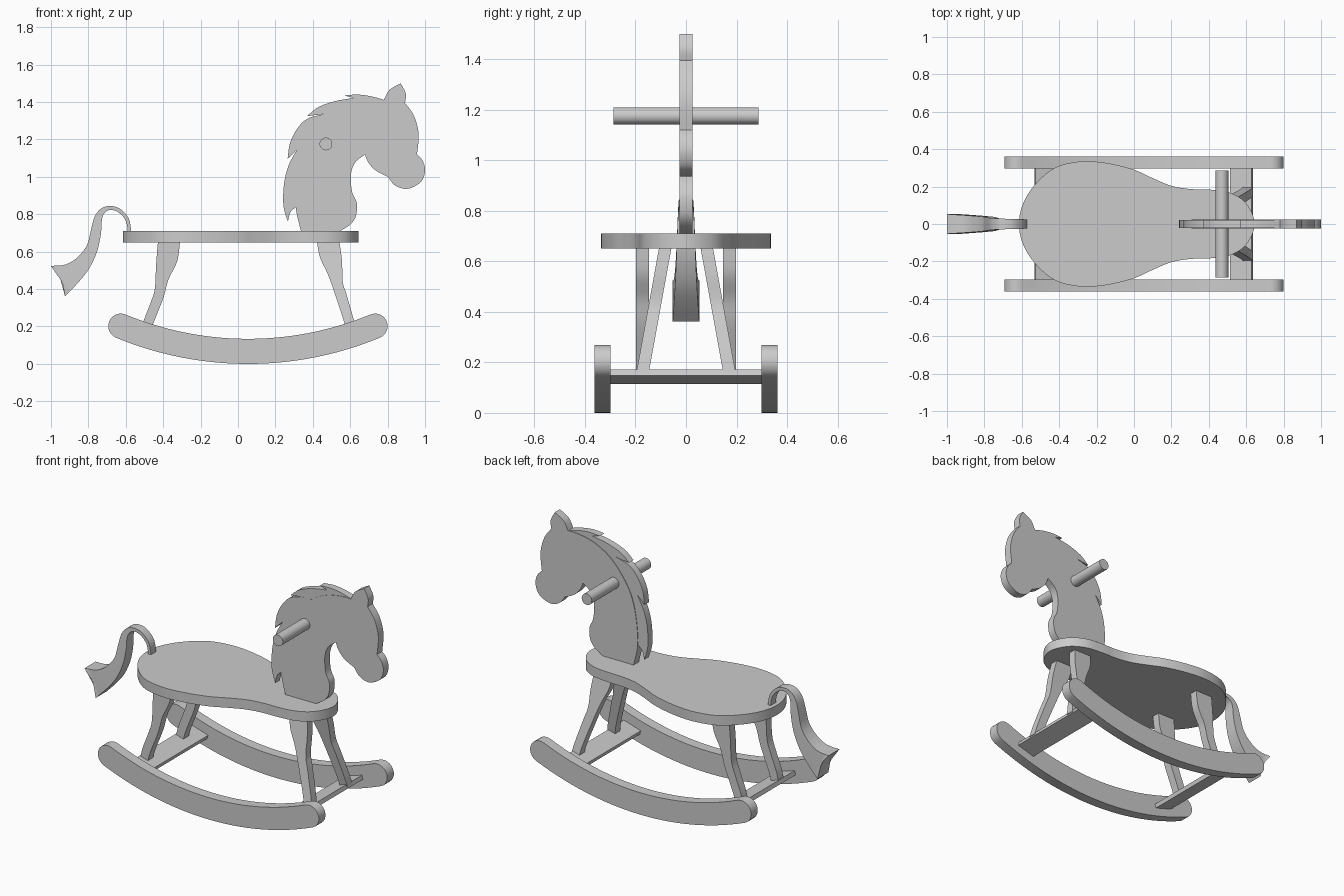
import bpy, bmesh
from math import sin, cos, asin, pi, radians
from mathutils import Vector

if "Cube" in bpy.data.objects:
    bpy.data.objects.remove(bpy.data.objects["Cube"])


def finish(name, bm):
    bmesh.ops.recalc_face_normals(bm, faces=bm.faces)
    me = bpy.data.meshes.new(name)
    bm.to_mesh(me)
    bm.free()
    me.shade_smooth()
    me.set_sharp_from_angle(angle=radians(30))
    ob = bpy.data.objects.new(name, me)
    bpy.context.collection.objects.link(ob)
    return ob


def spline(pts, closed=False, n=6):
    """Smooth curve through the points."""
    p = [Vector(q) for q in pts]
    ext = [p[-1]] + p + p[:2] if closed else [p[0]] + p + [p[-1]]
    out = []
    for a, b, c, d in zip(ext, ext[1:], ext[2:], ext[3:]):
        for i in range(n):
            t = i / n
            out.append(0.5 * (2*b + (c-a)*t + (2*a-5*b+4*c-d)*t*t + (3*b-a-3*c+d)*t**3))
    return out if closed else out + [p[-1]]


def outline(*segments):
    """Join smooth segments at sharp corners."""
    out = []
    for seg in segments:
        for q in spline(seg):
            if not out or (q - out[-1]).length > 1e-4:
                out.append(q)
    if (out[0] - out[-1]).length < 1e-4:
        out.pop()
    return out


def prism(name, pts, place):
    """Extrude an outline; place(a, b, side) maps it to space, side = -1 or 1."""
    bm = bmesh.new()
    lo, hi = [[bm.verts.new(place(a, b, s)) for a, b in pts] for s in (-1, 1)]
    bm.faces.new(lo)
    bm.faces.new(hi[::-1])
    for i in range(len(pts)):
        j = (i + 1) % len(pts)
        bm.faces.new((lo[i], lo[j], hi[j], hi[i]))
    return finish(name, bm)


# Seat board
half = [(.60, .11), (.51, .168), (.40, .184), (.30, .187), (.20, .204), (.10, .245), (0, .29),
        (-.14, .325), (-.28, .335), (-.42, .302), (-.53, .21), (-.595, .105)]
seat = [(.645, 0)] + half + [(-.615, 0)] + [(x, -y) for x, y in reversed(half)]
prism("seat", spline(seat, True), lambda a, b, s: (a, b, .68 + .03*s))

# Head and neck board with ear
head = outline(
    [(.337, .71), (.31, .83), (.315, .96), (.342, 1.10), (.396, 1.21), (.49, 1.32),
     (.60, 1.385), (.706, 1.41), (.78, 1.412)],
    [(.78, 1.412), (.81, 1.465), (.87, 1.50)],
    [(.87, 1.50), (.897, 1.445), (.893, 1.395)],
    [(.893, 1.395), (.941, 1.326), (.966, 1.23), (.957, 1.12)],
    [(.957, 1.12), (.988, 1.085), (1.0, 1.03), (.975, .97), (.904, .936), (.84, .954), (.802, 1.0)],
    [(.802, 1.0), (.735, 1.035), (.695, 1.08), (.679, 1.12)],
    [(.679, 1.12), (.625, 1.075), (.604, 1.01), (.61, .92), (.635, .86), (.63, .79),
     (.60, .745), (.545, .71)])
prism("head_and_neck", head, lambda a, b, s: (a, .025*s, b))

# Mane with pointed tufts
mane = outline(
    [(.267, .76), (.243, .845), (.246, .96), (.27, 1.06), (.315, 1.145)],
    [(.315, 1.145), (.265, 1.096)],
    [(.265, 1.096), (.278, 1.18), (.315, 1.255), (.37, 1.31), (.46, 1.336)],
    [(.46, 1.336), (.37, 1.325)],
    [(.37, 1.325), (.428, 1.372), (.52, 1.405), (.62, 1.422)],
    [(.62, 1.422), (.567, 1.435)],
    [(.567, 1.435), (.64, 1.44), (.715, 1.43), (.78, 1.412)],
    [(.78, 1.412), (.706, 1.40), (.60, 1.375), (.50, 1.31), (.406, 1.20), (.352, 1.10),
     (.325, .96), (.312, .84)],
    [(.312, .84), (.28, .81), (.267, .76)])
prism("mane", mane, lambda a, b, s: (a, .022*s, b))

# Handle through the neck
prism("handle", [(.47 + .034*cos(i*pi/16), 1.176 + .034*sin(i*pi/16)) for i in range(32)],
      lambda a, b, s: (a, .287*s, b))

# Rocker outline: a curved band with round ends
CX, R, H = .053, 1.78, .067
CZ = R + H
A = asin(.68 / R)


def arc(r, a0, a1, n=28):
    return [(CX + r*sin(a0 + (a1-a0)*i/n), CZ - r*cos(a0 + (a1-a0)*i/n)) for i in range(n + 1)]


def cap(a, start):
    x, z = CX + R*sin(a), CZ - R*cos(a)
    return [(x + H*cos(start + pi*i/12), z + H*sin(start + pi*i/12)) for i in range(1, 12)]


rocker = arc(R + H, -A, A) + cap(A, A - pi/2) + arc(R - H, A, -A) + cap(-A, pi/2 - A)

rear_leg = (spline([(-.31, .655), (-.325, .55), (-.372, .45), (-.40, .35), (-.455, .21), (-.473, .15)])
            + spline([(-.525, .145), (-.508, .22), (-.47, .32), (-.445, .40), (-.438, .53), (-.428, .655)]))
front_leg = (spline([(.422, .655), (.438, .57), (.48, .48), (.518, .375), (.57, .215), (.584, .15)])
             + spline([(.636, .16), (.622, .225), (.582, .365), (.56, .44), (.556, .55), (.542, .655)]))

for side, label in ((-1, "near"), (1, "far")):
    prism("rocker_" + label, rocker, lambda a, b, s: (a, side*.33 + .032*s, b))
    prism("rear_leg_" + label, rear_leg, lambda a, b, s: (a, side*.172 + .0255*s, b))
    prism("front_leg_" + label, front_leg,
          lambda a, b, s: (a, side*(.172 - .182*(b - .16)) + .0245*s, b))

# Stretchers between the rockers, tilted along their curve
for x, t, label in ((.575, .292, "front"), (-.472, -.292, "rear")):
    bar = [(x + u*cos(t) - v*sin(t), .143 + u*sin(t) + v*cos(t))
           for u, v in ((-.06, -.0125), (.06, -.0125), (.06, .0125), (-.06, .0125))]
    prism("stretcher_" + label, bar, lambda a, b, s: (a, .305*s, b))

# Tail: a ribbon lofted between an outer and an inner curve, widening to a notched end
outer = spline([(-.57, .70), (-.583, .775), (-.626, .826), (-.674, .844), (-.727, .834), (-.765, .79),
                (-.786, .717), (-.807, .636), (-.856, .572), (-.92, .532), (-1.0, .524)], n=4)
inner = spline([(-.588, .70), (-.60, .765), (-.636, .808), (-.679, .824), (-.71, .81), (-.727, .775),
                (-.733, .695), (-.754, .60), (-.797, .508), (-.856, .433), (-.925, .362)], n=4)
bm = bmesh.new()
rings = []
for i, (o, n) in enumerate(zip(outer, inner)):
    k = i / (len(outer) - 1)
    w = .025 + .028 * k**2
    mid = (o + n) / 2
    if k == 1:
        mid += Vector((.02, .012))
    rings.append([bm.verts.new((p.x, y, p.y)) for p, y in
                  ((o, -w), (mid, -w), (n, -w), (n, w), (mid, w), (o, w))])
for r, q in zip(rings, rings[1:]):
    for i in range(6):
        j = (i + 1) % 6
        bm.faces.new((r[i], r[j], q[j], q[i]))
bm.faces.new(rings[0])
e = rings[-1]
bm.faces.new((e[0], e[1], e[4], e[5]))
bm.faces.new((e[1], e[2], e[3], e[4]))
finish("tail", bm)
